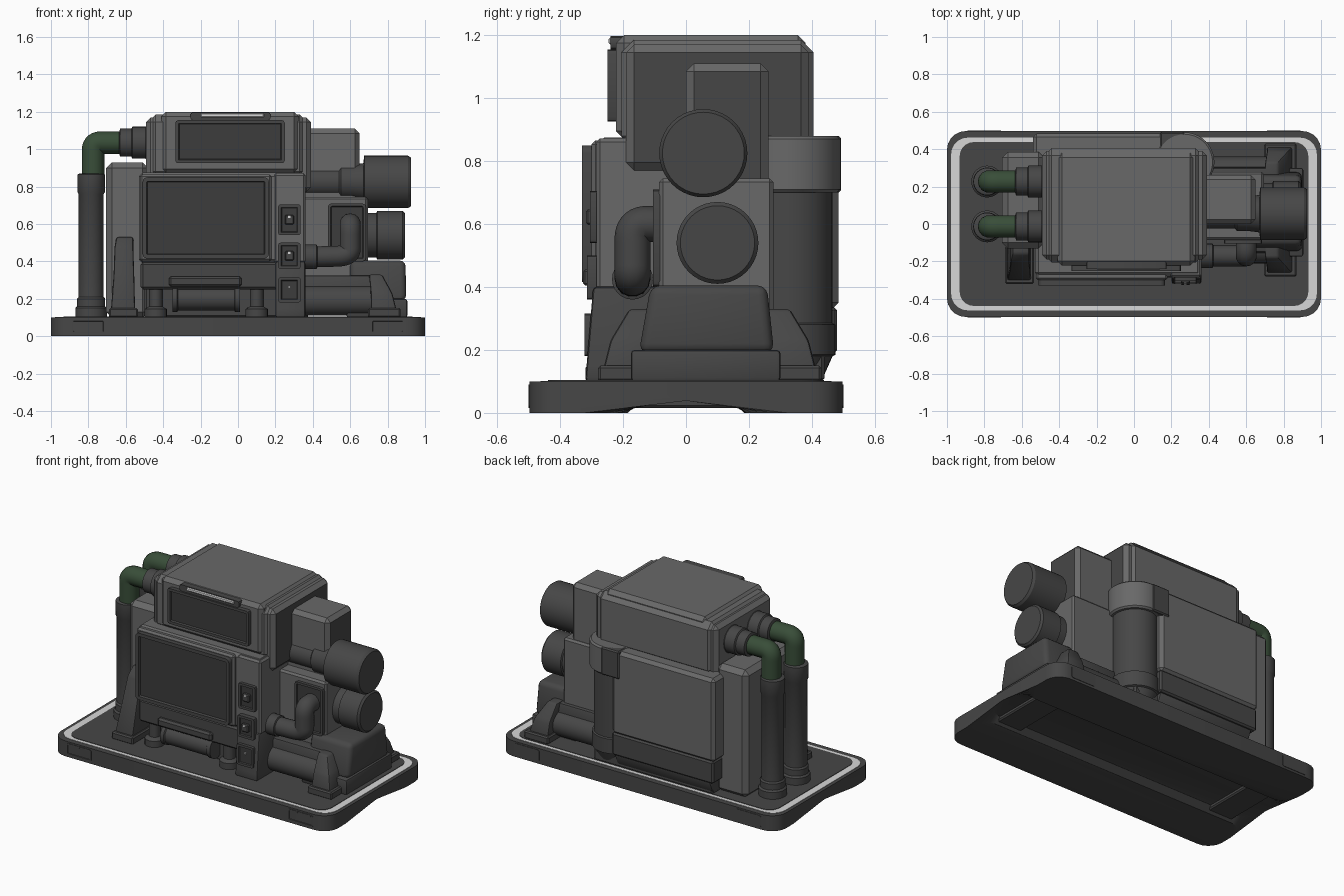
import bpy, bmesh, math
from mathutils import Vector

if "Cube" in bpy.data.objects:
    bpy.data.objects.remove(bpy.data.objects["Cube"])

def mat(name, c):
    m = bpy.data.materials.new(name)
    m.diffuse_color = (*c, 1)
    m.use_nodes = True
    m.node_tree.nodes["Principled BSDF"].inputs["Base Color"].default_value = m.diffuse_color
    return m

DARK = mat("dark grey", (0.062, 0.062, 0.062))
LIGHT = mat("mid grey", (0.14, 0.14, 0.14))
SCREEN = mat("screen grey", (0.045, 0.045, 0.045))
GREEN = mat("dark green", (0.04, 0.075, 0.04))
WHITE = mat("off white", (0.68, 0.68, 0.68))

def finish(name, bm, *mats):
    bmesh.ops.recalc_face_normals(bm, faces=bm.faces)
    me = bpy.data.meshes.new(name)
    bm.to_mesh(me)
    bm.free()
    for m in mats:
        me.materials.append(m)
    o = bpy.data.objects.new(name, me)
    bpy.context.collection.objects.link(o)
    return o

def bevel(bm, amount, seg=1, axis=None):
    """Bevel all edges, or only those parallel to one axis."""
    es = [e for e in bm.edges if axis is None or
          abs((e.verts[0].co - e.verts[1].co).normalized()[axis]) > 0.7]
    bmesh.ops.bevel(bm, geom=es, offset=amount, segments=seg, profile=0.5, affect='EDGES')

def box(name, x0, x1, y0, y1, z0, z1, m=DARK, bev=0.008, seg=1, axis=None,
        inset=None, inner=SCREEN, side=None):
    """Box; inset=(width, depth) recesses the front face, side recolours +x faces."""
    bm = bmesh.new()
    bmesh.ops.create_cube(bm, size=1)
    for v in bm.verts:
        v.co = ((x0 + x1) / 2 + v.co.x * (x1 - x0), (y0 + y1) / 2 + v.co.y * (y1 - y0),
                (z0 + z1) / 2 + v.co.z * (z1 - z0))
    if bev:
        bevel(bm, bev, seg, axis)
    bm.normal_update()
    if inset:
        f = max((f for f in bm.faces if f.normal.y < -0.9), key=lambda f: f.calc_area())
        bmesh.ops.inset_region(bm, faces=[f], thickness=inset[0], depth=0)
        bmesh.ops.inset_region(bm, faces=[f], thickness=0.004, depth=-inset[1])
        f.material_index = 1
    if side:
        for f in bm.faces:
            f.material_index = int(f.normal.x > 0.9)
    return finish(name, bm, m, side or inner)

def stack(name, sections, m=DARK, bev=0.012, seg=2):
    """Loft through rectangles (x0, x1, y0, y1, z)."""
    bm = bmesh.new()
    rings = [[bm.verts.new(p) for p in ((a, c, z), (b, c, z), (b, d, z), (a, d, z))]
             for a, b, c, d, z in sections]
    for r, s in zip(rings, rings[1:]):
        for i in range(4):
            bm.faces.new((r[i], r[(i + 1) % 4], s[(i + 1) % 4], s[i]))
    bm.faces.new(rings[0])
    bm.faces.new(rings[-1])
    bevel(bm, bev, seg)
    return finish(name, bm, m)

def lathe(name, origin, axis, profile, m=DARK, n=32):
    """Revolve (radius, distance) pairs about an axis."""
    bm = bmesh.new()
    q = Vector(axis).to_track_quat('Z', 'Y')
    rings = [[bm.verts.new(Vector(origin) + q @ Vector((r * math.cos(2 * math.pi * i / n),
              r * math.sin(2 * math.pi * i / n), t))) for i in range(n)] for r, t in profile]
    for r, s in zip(rings, rings[1:]):
        for i in range(n):
            bm.faces.new((r[i], r[(i + 1) % n], s[(i + 1) % n], s[i]))
    bm.faces.new(rings[0])
    bm.faces.new(rings[-1])
    return finish(name, bm, m)

def tube(name, pts, r, m=DARK):
    """Round pipe along a path whose corners are smoothed."""
    pts = [Vector(p) for p in pts]
    for _ in range(3):
        mid = [p.lerp(q, t) for p, q in zip(pts, pts[1:]) for t in (0.25, 0.75)]
        pts = [pts[0]] + mid + [pts[-1]]
    cu = bpy.data.curves.new(name, 'CURVE')
    cu.dimensions = '3D'
    cu.bevel_depth, cu.bevel_resolution, cu.use_fill_caps = r, 5, True
    sp = cu.splines.new('POLY')
    sp.points.add(len(pts) - 1)
    for p, v in zip(sp.points, pts):
        p.co = (*v, 1)
    tmp = bpy.data.objects.new(name + " path", cu)
    bpy.context.collection.objects.link(tmp)
    bm = bmesh.new()
    me = bpy.data.meshes.new_from_object(tmp.evaluated_get(bpy.context.evaluated_depsgraph_get()))
    bm.from_mesh(me)
    bpy.data.objects.remove(tmp)
    return finish(name, bm, m)

# Base slab with a channel underneath, white border line and deck
bm = bmesh.new()
prof = [(-.497, 0), (-.185, 0), (-.15, .037), (.15, .037), (.185, 0), (.497, 0), (.497, .1), (-.497, .1)]
ends = [[bm.verts.new((x, y, z)) for y, z in prof] for x in (-1, 1)]
for i in range(8):
    j = (i + 1) % 8
    bm.faces.new((ends[0][i], ends[0][j], ends[1][j], ends[1][i]))
bm.faces.new(ends[0])
bm.faces.new(ends[1])
bevel(bm, 0.1, 5, 2)
finish("base", bm, DARK)
box("base_border", -.978, .978, -.462, .462, .09, .102, WHITE, .09, 5, 2)
box("base_deck", -.932, .932, -.438, .438, .09, .105, DARK, .075, 5, 2)
for s in (-1, 1):
    box("base_slot", s * .8 - .09, s * .8 + .09, -.5, .5, .015, .09, DARK, .008, 1, 1, (.01, .006))

# Main body, rear slab and lower skirt
box("body", -.53, .36, -.28, .32, .39, .875, LIGHT, .02)
box("body_skirt", -.52, .34, -.285, .4, .25, .395, DARK, .012)
box("body_plinth", -.5, .36, -.2, .44, .1, .26, DARK, .01)
box("rear_slab", -.54, .2, .2, .485, .33, .875, LIGHT, .02)
box("rear_skirt", -.53, .2, .2, .48, .19, .335, DARK, .01)
stack("rear_foot", [(-.5, .19, .2, .43, .1), (-.5, .19, .2, .47, .19)])
box("left_block", -.705, -.48, -.13, .385, .1, .93, LIGHT, .03)
box("control_column", .192, .362, -.285, .1, .39, .872, LIGHT, .012)
stack("control_column_lower", [(.2, .36, -.32, .0, .1), (.2, .36, -.315, .0, .16),
                               (.2, .36, -.295, .0, .4)])

# Upper block with side plates, screen and light bar
box("upper_block", -.48, .37, -.205, .405, .84, 1.185, LIGHT, .04)
box("upper_front_panel", -.41, .325, -.222, .38, .87, 1.2, LIGHT, .025)
box("upper_right_plate", .3, .39, -.19, .39, .77, 1.17, LIGHT, .025, side=DARK)
box("upper_left_plate", -.492, -.4, -.19, .39, .85, 1.17, LIGHT, .025)
box("upper_screen", -.335, .25, -.25, -.2, .925, 1.155, DARK, .015, 2, 1, (.018, .012))
box("light_bar", -.255, .175, -.24, -.18, 1.155, 1.197, DARK, .014, 2, 1)
box("light_strip", -.2, .14, -.246, -.2, 1.17, 1.192, WHITE, .005)

# Large front screen
box("front_screen_frame", -.525, .18, -.3, -.25, .4, .865, LIGHT, .012)
box("front_screen", -.51, .165, -.33, -.26, .415, .85, DARK, .025, 3, 1, (.022, .015))

# Drawer handle, roller and small feet under the front
box("drawer", -.37, .02, -.31, -.2, .265, .32, DARK, .012)
lathe("roller", (-.35, -.235, .2), (1, 0, 0), [(.07, 0), (.07, .025), (.063, .03), (.063, .33), (.07, .335), (.07, .36)])
for x in (-.44, .1):
    lathe("small_foot", (x, -.23, .1), (0, 0, 1), [(.06, 0), (.06, .045), (.035, .06), (.035, .16)], n=20)

# Control modules with raised buttons
for i, (z0, z1, y) in enumerate(((.54, .705, -.305), (.36, .5, -.315), (.18, .315, -.322))):
    zc = (z0 + z1) / 2
    box("control_module", .215, .335, y, -.25, z0, z1, DARK, .012, 2, 1, (.016, .008))
    if i < 2:
        box("control_button", .25, .3, y - .012, y + .03, zc - .025, zc + .025, DARK, .006)
    box("control_mark", .268, .282, y - (.014 if i < 2 else .001), y + .02, zc + .01, zc + .022, WHITE, 0)

# Rear corner cylinder with collar and clasp
lathe("corner_cylinder", (.27, .33, .1), (0, 0, 1),
      [(.1, 0), (.135, .08), (.145, .085), (.145, .18), (.135, .185), (.135, .7)], n=40)
lathe("corner_collar", (.27, .33, .7), (0, 0, 1), [(.15, 0), (.16, .01), (.16, .17), (.15, .18)], LIGHT, 40)
box("collar_clasp", .14, .27, .4, .493, .7, .88, DARK, .008)

# Left standing pipes with green elbows and couplings
for y in (.227, -.013):
    lathe("standing_pipe", (-.785, y, .1), (0, 0, 1),
          [(.085, 0), (.085, .05), (.075, .06), (.075, .1), (.067, .11), (.067, .66), (.073, .67),
           (.073, .765), (.062, .77)])
    tube("green_elbow", [(-.775, y, .85), (-.775, y, .95), (-.775, y, 1.035), (-.69, y, 1.035), (-.6, y, 1.035)], .06, GREEN)
    lathe("elbow_coupling", (-.635, y, 1.035), (1, 0, 0),
          [(.06, 0), (.075, .005), (.075, .065), (.085, .07), (.085, .14), (.1, .16)])

# Right side boxes and two round canisters
box("right_upper_box", .3, .65, 0, .262, .5, 1.11, LIGHT, .025, side=DARK)
box("right_middle_box", .34, .695, -.085, .278, .2, .745, LIGHT, .012)
lathe("upper_canister", (.36, .055, .825), (1, 0, 0),
      [(.08, 0), (.08, .18), (.092, .19), (.092, .25), (.1, .31), (.14, .315), (.14, .55), (.13, .565)], n=40)
lathe("lower_canister", (.68, .1, .54), (1, 0, 0),
      [(.12, 0), (.12, .06), (.13, .065), (.13, .2), (.118, .212)], n=40)

# Bent hose and its mounting plate
box("hose_plate", .48, .685, -.105, -.07, .4, .71, DARK, .02, 2, 1, (.015, .008))
tube("bent_hose", [(.34, -.17, .425), (.45, -.17, .425), (.6, -.17, .43), (.6, -.17, .5),
                   (.6, -.17, .6), (.6, -.08, .6)], .057)
lathe("hose_collar", (.35, -.17, .425), (1, 0, 0), [(.065, 0), (.065, .07), (.055, .075)], n=24)

# Low right housing
stack("housing_base", [(.58, .905, -.175, .3, .1), (.58, .905, -.175, .3, .2)])
stack("housing_cover", [(.6, .9, -.15, .28, .19), (.6, .895, -.112, .257, .405)], DARK, .03, 3)

# Ducted feet, front and back of the right side
for f in (lambda y: y, lambda y: .15 - y):
    def sec(a, b, c, d, z):
        return (a, b, min(f(c), f(d)), max(f(c), f(d)), z)
    stack("duct_foot_pad", [sec(.695, .87, -.28, -.12, .1), sec(.695, .87, -.28, -.12, .15)], DARK, .008, 1)
    stack("duct_foot", [sec(.71, .85, -.265, -.1, .13), sec(.71, .825, -.24, -.08, .23),
                        sec(.7, .77, -.18, -.04, .33)])
    stack("duct_arm", [sec(.34, .74, -.16, -.03, .2), sec(.34, .74, -.15, -.03, .325)])
    lathe("duct_pipe", (.33, f(-.13), .19), (1, 0, 0), [(.08, 0), (.08, .4)])

# Left tall foot
stack("tall_foot_pad", [(-.69, -.535, -.32, -.12, .1), (-.69, -.535, -.32, -.12, .15)], DARK, .008, 1)
stack("tall_foot", [(-.68, -.55, -.305, -.1, .13), (-.665, -.555, -.25, -.1, .33),
                    (-.66, -.56, -.2, -.1, .48), (-.65, -.56, -.16, -.1, .53)])

# Smooth shading that keeps hard edges
for o in bpy.context.scene.objects:
    o.select_set(True)
    bpy.context.view_layer.objects.active = o
bpy.ops.object.shade_smooth_by_angle(angle=math.radians(32))
